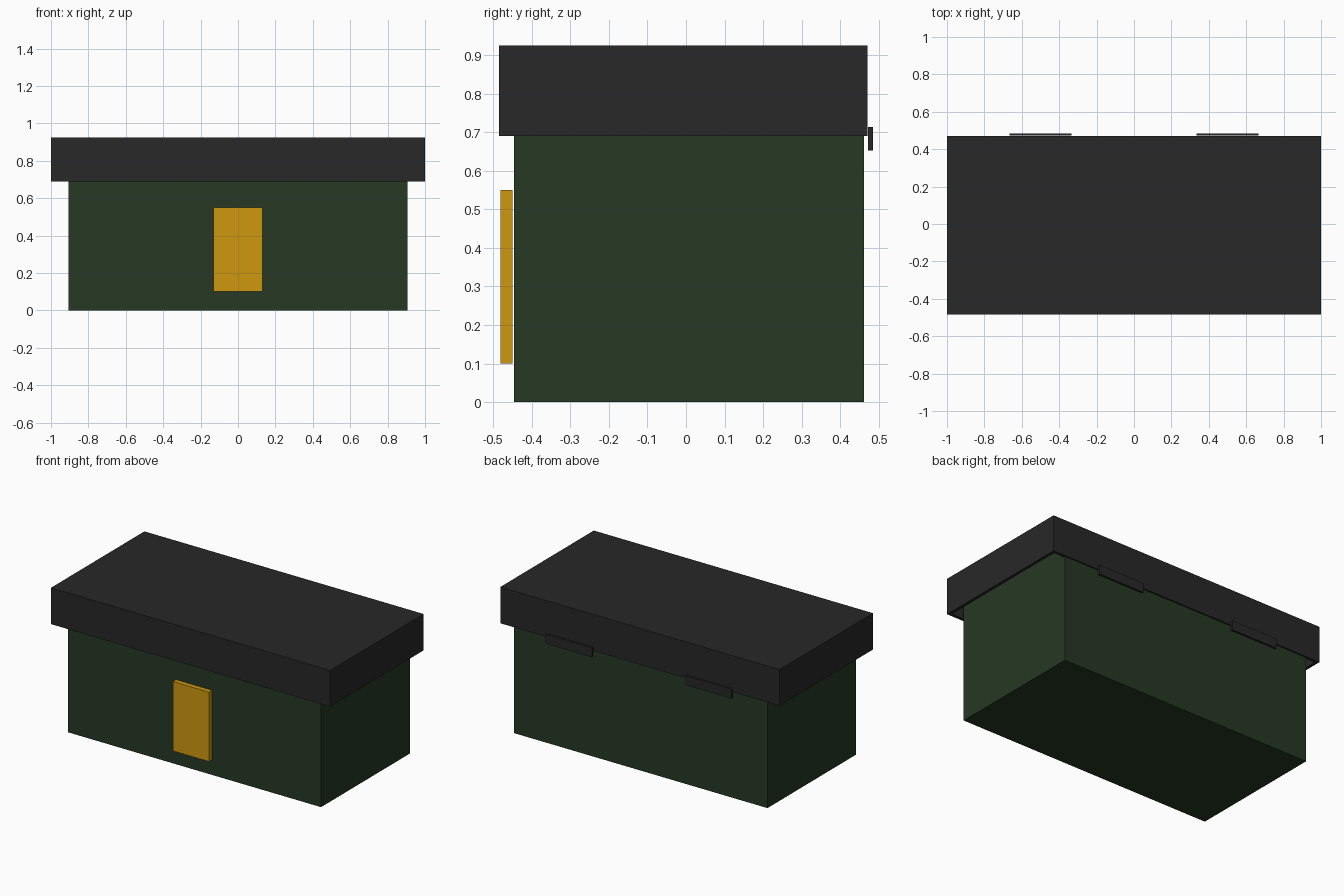
import bpy, bmesh

if "Cube" in bpy.data.objects:
    bpy.data.objects.remove(bpy.data.objects["Cube"])


def material(name, rgb):
    m = bpy.data.materials.new(name)
    m.diffuse_color = (*rgb, 1.0)
    m.use_nodes = True
    m.node_tree.nodes["Principled BSDF"].inputs["Base Color"].default_value = m.diffuse_color
    return m


def box(name, lo, hi, mat, open_bottom=False):
    """Axis-aligned box between two corners, optionally without its bottom face."""
    bm = bmesh.new()
    bmesh.ops.create_cube(bm, size=1.0)
    for v in bm.verts:
        v.co = [lo[i] + (v.co[i] + 0.5) * (hi[i] - lo[i]) for i in range(3)]
    if open_bottom:
        bm.normal_update()
        bottom = [f for f in bm.faces if f.normal.z < -0.9]
        bmesh.ops.delete(bm, geom=bottom, context='FACES_ONLY')
    mesh = bpy.data.meshes.new(name)
    bm.to_mesh(mesh)
    bm.free()
    mesh.materials.append(mat)
    obj = bpy.data.objects.new(name, mesh)
    bpy.context.collection.objects.link(obj)
    return obj


green = material("dark_green", (0.019, 0.040, 0.017))
black = material("charcoal", (0.021, 0.021, 0.021))
yellow = material("amber", (0.62, 0.31, 0.005))

# Body, reaching up inside the hollow lid
box("body", (-0.907, -0.446, 0), (0.907, 0.462, 0.85), green)

# Hollow overhanging lid with thin walls
lid = box("lid", (-1, -0.485, 0.69), (1, 0.471, 0.925), black, open_bottom=True)
shell = lid.modifiers.new("wall", 'SOLIDIFY')
shell.thickness = 0.02
shell.offset = -1
shell.use_even_offset = True

# Front latch plate
box("latch", (-0.13, -0.481, 0.10), (0.13, -0.45, 0.55), yellow)

# Pair of rear hinges
for side, x in (("left", -0.5), ("right", 0.5)):
    box(f"hinge_{side}", (x - 0.165, 0.472, 0.653), (x + 0.165, 0.485, 0.714), black)
